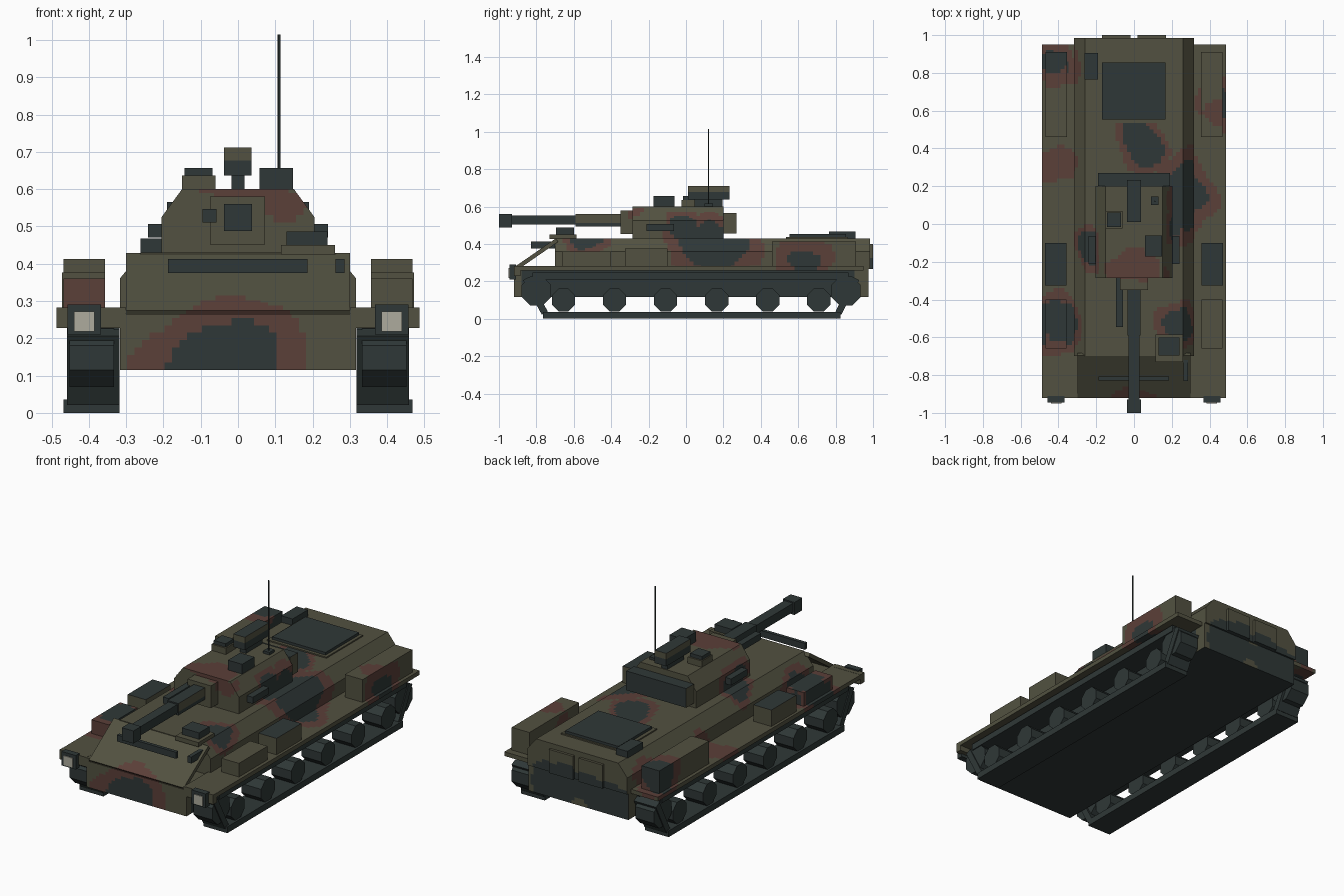
import bpy, bmesh, math
from mathutils import Matrix, Vector

cube = bpy.data.objects.get("Cube")
if cube:
    bpy.data.objects.remove(cube, do_unlink=True)


def material(name, rgb):
    m = bpy.data.materials.new(name)
    m.use_nodes = True
    m.diffuse_color = (*rgb, 1)
    m.node_tree.nodes["Principled BSDF"].inputs["Base Color"].default_value = (*rgb, 1)
    return m


OLIVE, BROWN, DARK, LAMP = range(4)
MATS = [material("olive", (0.085, 0.083, 0.052)),
        material("red_brown", (0.105, 0.050, 0.040)),
        material("dark_green_grey", (0.028, 0.039, 0.038)),
        material("lamp_glass", (0.42, 0.41, 0.34))]

# Camouflage patches: centre, radii, inner colour, brown border width
PATCHES = [
    ((-0.04, -0.92, 0.12), (0.16, 0.06, 0.12), DARK, 1.55),
    ((-0.40, -0.54, 0.28), (0.12, 0.13, 0.14), DARK, 1.35),
    ((0.25, -0.53, 0.42), (0.11, 0.09, 0.07), DARK, 1.4),
    ((0.27, 0.14, 0.38), (0.13, 0.19, 0.14), DARK, 1.4),
    ((0.04, 0.42, 0.43), (0.10, 0.13, 0.10), DARK, 1.35),
    ((0.46, 0.64, 0.31), (0.07, 0.09, 0.07), DARK, 1.8),
    ((0.20, 0.00, 0.50), (0.07, 0.07, 0.08), DARK, 1.4),
    ((-0.42, 0.85, 0.36), (0.10, 0.10, 0.10), DARK, 1.5),
    ((-0.22, -0.12, 0.46), (0.10, 0.10, 0.08), DARK, 1.4),
    ((0.00, 1.00, 0.20), (0.50, 0.05, 0.13), DARK, 1.0),
    ((0.02, -0.23, 0.58), (0.17, 0.09, 0.06), BROWN, 1.0),
    ((-0.40, 0.30, 0.28), (0.15, 0.09, 0.12), BROWN, 1.0)]


def camo(p, n):
    q = p + 0.022 * Vector((math.sin(19 * p.y + 9 * p.z), math.sin(17 * p.x + 5),
                            math.sin(23 * p.y + 11 * p.x)))
    colour = OLIVE
    for c, r, inner, border in PATCHES:
        d = math.sqrt(sum(((q[i] - c[i]) / r[i]) ** 2 for i in range(3)))
        if d < 1:
            return inner
        if d < border:
            colour = BROWN
    return colour


def dark_top(p, n):
    return DARK if n.z > 0.5 else camo(p, n)


def lower_paint(p, n):
    return DARK if n.z < -0.5 or (abs(n.x) > 0.5 and -0.88 < p.y < 0.9) else camo(p, n)


def sight_paint(p, n):
    return DARK if n.z > 0.5 or p.z < 0.672 else OLIVE


def finish(name, bm, paint):
    """Colour the faces; a painted part is first cut into small cells."""
    bmesh.ops.recalc_face_normals(bm, faces=bm.faces[:])
    if callable(paint):
        for axis in range(3):
            vals = [v.co[axis] for v in bm.verts]
            lo, hi, step = min(vals), max(vals), 0.02
            no = Vector([float(i == axis) for i in range(3)])
            for k in range(1, int((hi - lo) / step) + 1):
                at = lo + k * step
                if at < hi - 0.002:
                    bmesh.ops.bisect_plane(bm, geom=bm.verts[:] + bm.edges[:] + bm.faces[:],
                                           plane_co=no * at, plane_no=no)
    bm.normal_update()
    for f in bm.faces:
        f.material_index = paint(f.calc_center_median(), f.normal) if callable(paint) else 0
    mesh = bpy.data.meshes.new(name)
    bm.to_mesh(mesh)
    bm.free()
    for m in (MATS if callable(paint) else [MATS[paint]]):
        mesh.materials.append(m)
    ob = bpy.data.objects.new(name, mesh)
    bpy.context.collection.objects.link(ob)


def box(name, x, y, z, paint):
    bm = bmesh.new()
    mid = [(a + b) / 2 for a, b in (x, y, z)]
    size = [b - a for a, b in (x, y, z)]
    bmesh.ops.create_cube(bm, size=1, matrix=Matrix.Translation(mid) @ Matrix.Diagonal((*size, 1)))
    finish(name, bm, paint)


def bar(name, x, p, q, thick, paint):
    """Flat plate across x from p to q, both given as (y, z)."""
    dy, dz = q[0] - p[0], q[1] - p[1]
    mid = ((x[0] + x[1]) / 2, (p[0] + q[0]) / 2, (p[1] + q[1]) / 2)
    bm = bmesh.new()
    bmesh.ops.create_cube(bm, size=1, matrix=Matrix.Translation(mid)
                          @ Matrix.Rotation(math.atan2(dz, dy), 4, 'X')
                          @ Matrix.Diagonal((x[1] - x[0], math.hypot(dy, dz), thick, 1)))
    finish(name, bm, paint)


def prism(name, half, y, paint):
    """Symmetric (x, z) half profile pushed along y."""
    ring = half + [(-a, b) for a, b in reversed(half)]
    bm = bmesh.new()
    face = bm.faces.new([bm.verts.new((a, y[0], b)) for a, b in ring])
    new = bmesh.ops.extrude_face_region(bm, geom=[face])["geom"]
    bmesh.ops.translate(bm, vec=(0, y[1] - y[0], 0),
                        verts=[v for v in new if isinstance(v, bmesh.types.BMVert)])
    finish(name, bm, paint)


def cylinder(name, at, radius, length, sides, axis, paint):
    turn = Matrix.Rotation(math.pi / 2, 4, 'Y') if axis == 'X' else Matrix()
    bm = bmesh.new()
    bmesh.ops.create_cone(bm, cap_ends=True, segments=sides, radius1=radius, radius2=radius,
                          depth=length, matrix=Matrix.Translation(at) @ turn
                          @ Matrix.Rotation(math.pi / sides, 4, 'Z'))
    finish(name, bm, paint)


# Hull
box("lower_hull", (-0.317, 0.317), (-0.92, 0.975), (0.115, 0.265), lower_paint)
prism("upper_hull", [(0.317, 0.265), (0.317, 0.36), (0.26, 0.43)], (-0.70, 0.985), camo)
bar("glacis_plate", (-0.30, 0.30), (-0.915, 0.265), (-0.69, 0.42), 0.022, camo)
box("splash_bar", (-0.188, 0.186), (-0.828, -0.808), (0.375, 0.412), DARK)
box("glacis_bracket", (0.262, 0.285), (-0.83, -0.70), (0.375, 0.412), DARK)
for x0, side in ((-0.17, "right"), (0.018, "left")):
    box("rear_door_" + side, (x0, x0 + 0.152), (0.98, 1.0), (0.265, 0.40), camo)

# Roof fittings
box("rear_hatch_frame", (-0.19, 0.186), (0.535, 0.865), (0.425, 0.437), OLIVE)
box("rear_hatch", (-0.17, 0.168), (0.553, 0.855), (0.43, 0.452), DARK)
box("roof_box", (-0.262, -0.19), (0.765, 0.905), (0.42, 0.467), DARK)
box("driver_hatch_base", (0.115, 0.26), (-0.73, -0.585), (0.425, 0.45), OLIVE)
box("driver_hatch", (0.13, 0.24), (-0.695, -0.60), (0.45, 0.487), DARK)

# Turret and gun
prism("turret", [(0.205, 0.43), (0.205, 0.525), (0.15, 0.60)], (-0.285, 0.20), camo)
box("turret_bustle", (-0.19, 0.19), (0.20, 0.27), (0.455, 0.565),
    lambda p, n: OLIVE if abs(n.x) > 0.5 else DARK)
box("mantlet", (-0.075, 0.073), (-0.35, -0.28), (0.452, 0.58), camo)
box("gun_sleeve", (-0.035, 0.035), (-0.59, -0.345), (0.492, 0.56),
    lambda p, n: OLIVE if n.x > 0.5 and p.z > 0.51 else DARK)
box("gun_barrel", (-0.028, 0.028), (-0.94, -0.58), (0.503, 0.553), DARK)
box("muzzle_brake", (-0.037, 0.037), (-1.0, -0.93), (0.488, 0.56), DARK)
box("side_gun", (-0.095, -0.058), (-0.545, -0.28), (0.51, 0.547), DARK)
for s, side in ((-1, "right"), (1, "left")):
    x = sorted((s * 0.20, s * 0.242))
    box("smoke_launcher_" + side, x, (-0.212, -0.063), (0.47, 0.507), DARK)
box("cupola_base", (-0.15, -0.06), (-0.025, 0.07), (0.595, 0.636), OLIVE)
box("cupola_lid", (-0.143, -0.068), (-0.016, 0.06), (0.636, 0.656), DARK)
box("gunner_sight", (0.057, 0.148), (-0.173, -0.062), (0.595, 0.656), DARK)
box("sight_post", (-0.018, 0.018), (0.045, 0.195), (0.595, 0.64), DARK)
box("commander_sight", (-0.037, 0.036), (0.01, 0.232), (0.637, 0.711), sight_paint)
box("antenna_base", (0.09, 0.13), (0.10, 0.145), (0.595, 0.615), DARK)
cylinder("antenna", (0.11, 0.12, 0.812), 0.004, 0.406, 6, 'Z', DARK)

# Running gear and fender fittings, once per side
for s, side in ((-1, "right"), (1, "left")):
    def span(a, b):
        return sorted((s * a, s * b))

    box("fender_" + side, span(0.30, 0.487), (-0.92, 0.95), (0.258, 0.282), camo)
    box("mud_flap_" + side, span(0.317, 0.487), (-0.92, -0.885), (0.228, 0.283), OLIVE)
    box("rear_stowage_" + side, span(0.356, 0.468), (0.46, 0.91), (0.28, 0.412), camo)
    box("middle_stowage_" + side, span(0.357, 0.472), (-0.325, -0.10), (0.28, 0.376), dark_top)
    box("front_stowage_" + side, span(0.357, 0.468), (-0.66, -0.40), (0.28, 0.36), camo)

    # Headlamp
    box("lamp_housing_" + side, span(0.367, 0.457), (-0.945, -0.91), (0.21, 0.29), DARK)
    box("lamp_glass_" + side, span(0.385, 0.44), (-0.95, -0.942), (0.218, 0.272), LAMP)

    # Track loop
    runs = {"bottom": ((-0.765, 0.018), (0.825, 0.018)), "rear": ((0.815, 0.03), (0.91, 0.215)),
            "top": ((-0.82, 0.228), (0.87, 0.228)), "front": ((-0.755, 0.03), (-0.855, 0.215))}
    for run, (p, q) in runs.items():
        outer = 0.468 if run == "bottom" else 0.458
        bar(f"track_{run}_{side}", span(0.318, outer), p, q, 0.036, DARK)

    # Wheels
    for i in range(6):
        cylinder(f"road_wheel_{i + 1}_{side}", (s * 0.395, -0.655 + 0.273 * i, 0.10),
                 0.067, 0.125, 8, 'X', DARK)
    for y, end in ((-0.80, "front"), (0.855, "rear")):
        cylinder(f"{end}_sprocket_{side}", (s * 0.392, y, 0.148), 0.085, 0.12, 8, 'X', DARK)
